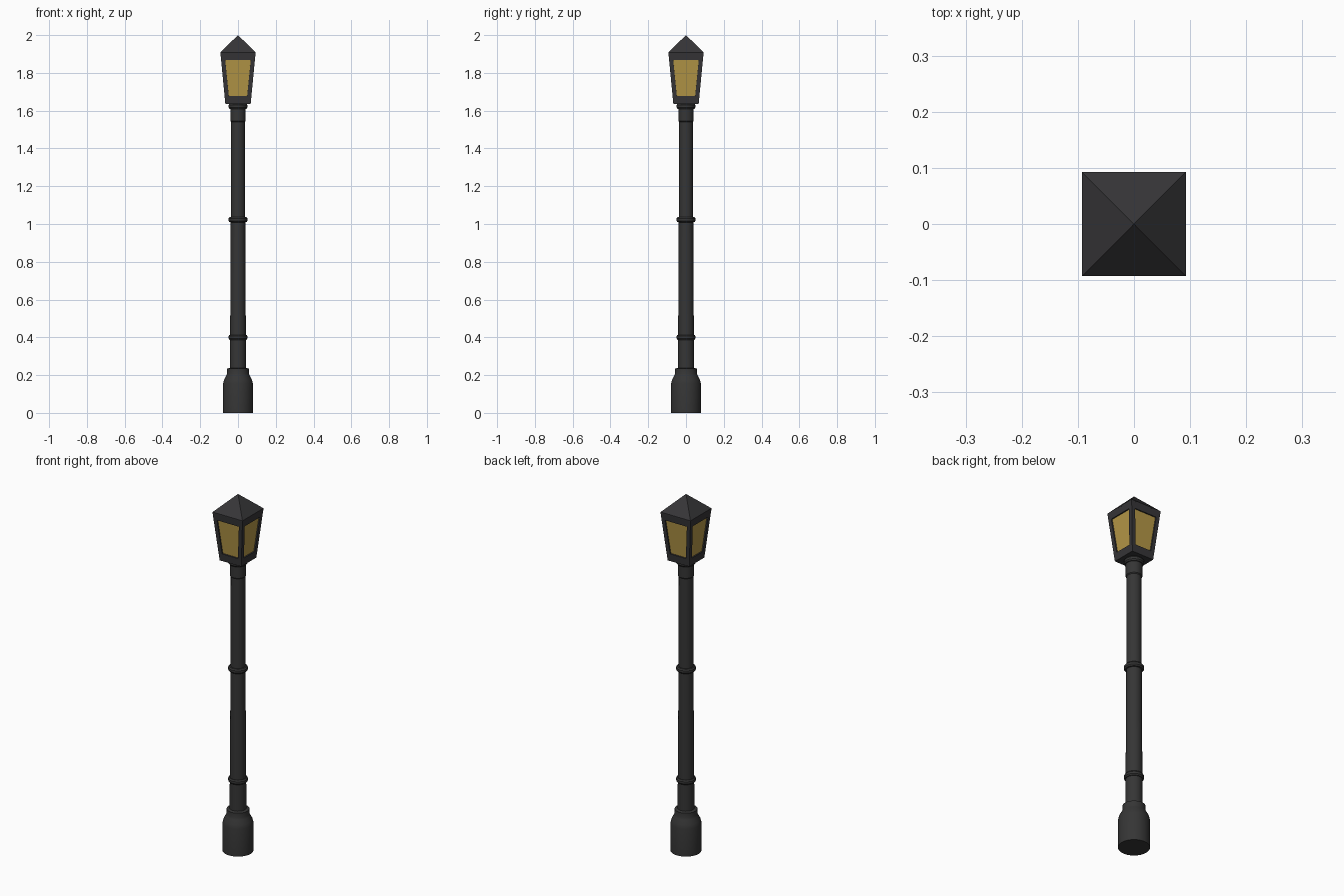
import bpy, bmesh, math

if "Cube" in bpy.data.objects:
    bpy.data.objects.remove(bpy.data.objects["Cube"])


def material(name, rgb):
    m = bpy.data.materials.new(name)
    m.diffuse_color = (*rgb, 1)
    m.use_nodes = True
    m.node_tree.nodes["Principled BSDF"].inputs["Base Color"].default_value = m.diffuse_color
    return m


iron = material("dark_iron", (0.036, 0.036, 0.036))
frame_iron = material("lantern_iron", (0.037, 0.036, 0.039))
glass = material("amber_glass", (0.46, 0.31, 0.063))


def finish(name, bm, mats, smooth=False):
    bmesh.ops.recalc_face_normals(bm, faces=bm.faces)
    me = bpy.data.meshes.new(name)
    bm.to_mesh(me)
    bm.free()
    for m in mats:
        me.materials.append(m)
    ob = bpy.data.objects.new(name, me)
    bpy.context.collection.objects.link(ob)
    if smooth:
        bpy.ops.object.select_all(action='DESELECT')
        ob.select_set(True)
        bpy.context.view_layer.objects.active = ob
        bpy.ops.object.shade_smooth_by_angle(angle=math.radians(32))
    return ob


def skin(bm, rings):
    """Join rings of points into a capped tube."""
    loops = [[bm.verts.new(p) for p in r] for r in rings]
    n = len(loops[0])
    sides = []
    for a, b in zip(loops, loops[1:]):
        for i in range(n):
            j = (i + 1) % n
            sides.append(bm.faces.new((a[i], a[j], b[j], b[i])))
    bm.faces.new(loops[0][::-1])
    bm.faces.new(loops[-1])
    return sides


def lathe(name, profile, n=32):
    bm = bmesh.new()
    skin(bm, [[(r * math.cos(2 * math.pi * i / n), r * math.sin(2 * math.pi * i / n), z)
               for i in range(n)] for r, z in profile])
    return finish(name, bm, [iron], True)


def square(h, z):
    return [(-h, -h, z), (h, -h, z), (h, h, z), (-h, h, z)]


# foot of the post with its stepped shoulder
lathe("base", [(.079, 0), (.079, .155), (.074, .175), (.062, .198), (.058, .208),
               (.058, .234), (.043, .238)])
# tapered post with the slightly wider sleeve at the top
lathe("post", [(.043, .22), (.041, .52), (.039, .86), (.038, 1.1), (.037, 1.54),
               (.041, 1.545), (.041, 1.61)])
# rounded rings
for name, z in (("lower_ring", .40), ("middle_ring", 1.023), ("top_ring", 1.623)):
    lathe(name, [(.036, z - .014), (.045, z - .013), (.050, z - .006),
                 (.050, z + .006), (.045, z + .013), (.036, z + .014)])

# lantern: tapered box, each side inset and sunk to make the panes
bm = bmesh.new()
Z0, Z1, H0, H1 = 1.635, 1.905, .067, .093
sides = skin(bm, [square(H0, Z0), square(H1, Z1)])
bmesh.ops.recalc_face_normals(bm, faces=bm.faces)
for f in sides:
    bmesh.ops.inset_individual(bm, faces=[f], thickness=.022)
    # move pane edges to the wider top and bottom rails
    zs = sum(v.co.z for v in f.verts) / 4
    out = f.normal.copy()
    out.z = 0
    out.normalize()
    for v in f.verts:
        top = v.co.z > zs
        v.co.z = 1.868 if top else 1.677
        half = .068 if top else .049
        depth = H0 + (H1 - H0) * (v.co.z - Z0) / (Z1 - Z0)
        along = out.cross((0, 0, 1))
        side = 1 if v.co.dot(along) > 0 else -1
        p = out * depth + along * side * half
        v.co.x, v.co.y = p.x, p.y
    f.normal_update()
    bmesh.ops.inset_individual(bm, faces=[f], thickness=0.0003, depth=-.007)
    f.material_index = 1
finish("lantern", bm, [frame_iron, glass])

# pyramid roof
bm = bmesh.new()
skin(bm, [square(.093, 1.904), square(.093, 1.909)])
roof_top = [f for f in bm.faces if all(v.co.z > 1.907 for v in f.verts)]
geo = bmesh.ops.poke(bm, faces=roof_top)
geo["verts"][0].co.z = 2.0
finish("roof", bm, [frame_iron])
